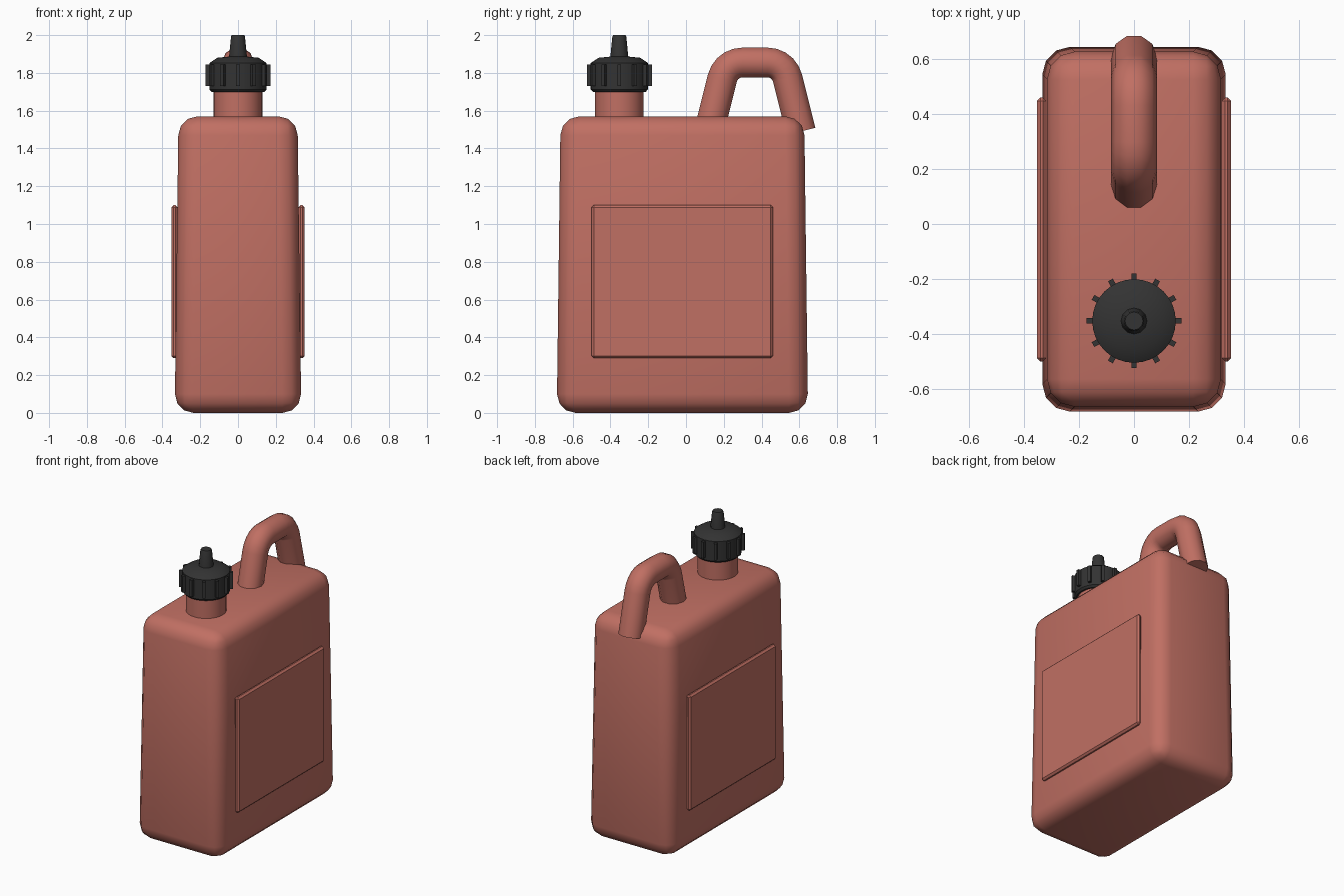
import bpy, bmesh, math
from mathutils import Vector, Matrix

cube = bpy.data.objects.get("Cube")
if cube:
    bpy.data.objects.remove(cube, do_unlink=True)


def material(name, rgb):
    mat = bpy.data.materials.new(name)
    mat.use_nodes = True
    mat.diffuse_color = (*rgb, 1)
    mat.node_tree.nodes["Principled BSDF"].inputs["Base Color"].default_value = (*rgb, 1)
    return mat


RED = material("faded red plastic", (0.53, 0.16, 0.125))
BLACK = material("black plastic", (0.033, 0.033, 0.033))


def finish(name, bm, mat, bevel=0, segments=1, angle=40):
    bmesh.ops.recalc_face_normals(bm, faces=bm.faces)
    mesh = bpy.data.meshes.new(name)
    bm.to_mesh(mesh)
    bm.free()
    mesh.materials.append(mat)
    obj = bpy.data.objects.new(name, mesh)
    bpy.context.collection.objects.link(obj)
    bpy.ops.object.select_all(action="DESELECT")
    obj.select_set(True)
    bpy.context.view_layer.objects.active = obj
    if bevel:
        mod = obj.modifiers.new("rounding", "BEVEL")
        mod.width = bevel
        mod.segments = segments
        bpy.ops.object.modifier_apply(modifier=mod.name)
    bpy.ops.object.shade_smooth_by_angle(angle=math.radians(angle))
    return obj


def box(bm, center, size):
    m = Matrix.Translation(center) @ Matrix.Diagonal((*size, 1))
    return bmesh.ops.create_cube(bm, size=1, matrix=m)["verts"]


def skin(bm, rings):
    """Bridge equal rings of points and close both ends."""
    loops = [[bm.verts.new(p) for p in ring] for ring in rings]
    n = len(loops[0])
    for a, b in zip(loops, loops[1:]):
        for i in range(n):
            j = (i + 1) % n
            bm.faces.new((a[i], a[j], b[j], b[i]))
    bm.faces.new(loops[0])
    bm.faces.new(loops[-1])


def lathe(name, profile, y, sides, mat):
    bm = bmesh.new()
    steps = [math.tau * i / sides for i in range(sides)]
    skin(bm, [[(r * math.cos(a), y + r * math.sin(a), z) for a in steps]
              for r, z in profile])
    return finish(name, bm, mat)


# Tapered bottle body
BODY_Y = -0.019
bm = bmesh.new()
for v in box(bm, (0, BODY_Y, 0.785), (0.67, 1.33, 1.57)):
    if v.co.z > 1:
        v.co.x *= 0.315 / 0.335
        v.co.y = BODY_Y + (v.co.y - BODY_Y) * 0.645 / 0.665
finish("bottle_body", bm, RED, bevel=0.1, segments=3)

# Raised side panels
for side, sign in (("left", 1), ("right", -1)):
    bm = bmesh.new()
    box(bm, (sign * 0.336, -0.02, 0.695), (0.034, 0.96, 0.81))
    finish(side + "_side_panel", bm, RED, bevel=0.012, angle=30)

# Neck, cap and spout
CAP_Y = -0.353
lathe("neck", [(0.129, 1.5), (0.129, 1.74)], CAP_Y, 32, RED)
lathe("cap", [(0.14, 1.7), (0.152, 1.713), (0.152, 1.852), (0.11, 1.88), (0.03, 1.888)],
      CAP_Y, 32, BLACK)
lathe("spout", [(0.05, 1.87), (0.047, 1.89), (0.037, 1.992), (0.033, 2.0)],
      CAP_Y, 12, BLACK)

# Grip ridges around the cap
bm = bmesh.new()
for i in range(12):
    verts = box(bm, (0.156, 0, 1.787), (0.032, 0.02, 0.115))
    bmesh.ops.rotate(bm, verts=verts, matrix=Matrix.Rotation(math.tau * i / 12, 3, "Z"))
bmesh.ops.translate(bm, verts=bm.verts, vec=(0, CAP_Y, 0))
finish("cap_ridges", bm, BLACK, angle=20)

# Bent tube handle: two sloped legs joined by rounded corners
MID_Y, TOP_Z, BEND, RADIUS = 0.365, 1.855, 0.11, 0.083
corner, foot = Vector((0, 0.213, TOP_Z)), Vector((0, 0.122, 1.49))
lean = (corner - foot).normalized()
turn = math.acos(lean.y)
tangent = BEND * math.tan(turn / 2)
half = [(foot, turn)]
center = corner + Vector((0, tangent, -BEND))
for i in range(6):
    a = turn * (1 - i / 5)
    half.append((center + BEND * Vector((0, -math.sin(a), math.cos(a))), a))
mirrored = [(Vector((0, 2 * MID_Y - p.y, p.z)), -a) for p, a in reversed(half)]
rings = []
for p, a in half + mirrored:
    normal = Vector((0, -math.sin(a), math.cos(a)))
    rings.append([p + RADIUS * (math.cos(t) * Vector((1, 0, 0)) + math.sin(t) * normal)
                  for t in (math.tau * k / 10 for k in range(10))])
bm = bmesh.new()
skin(bm, rings)
finish("handle", bm, RED)
